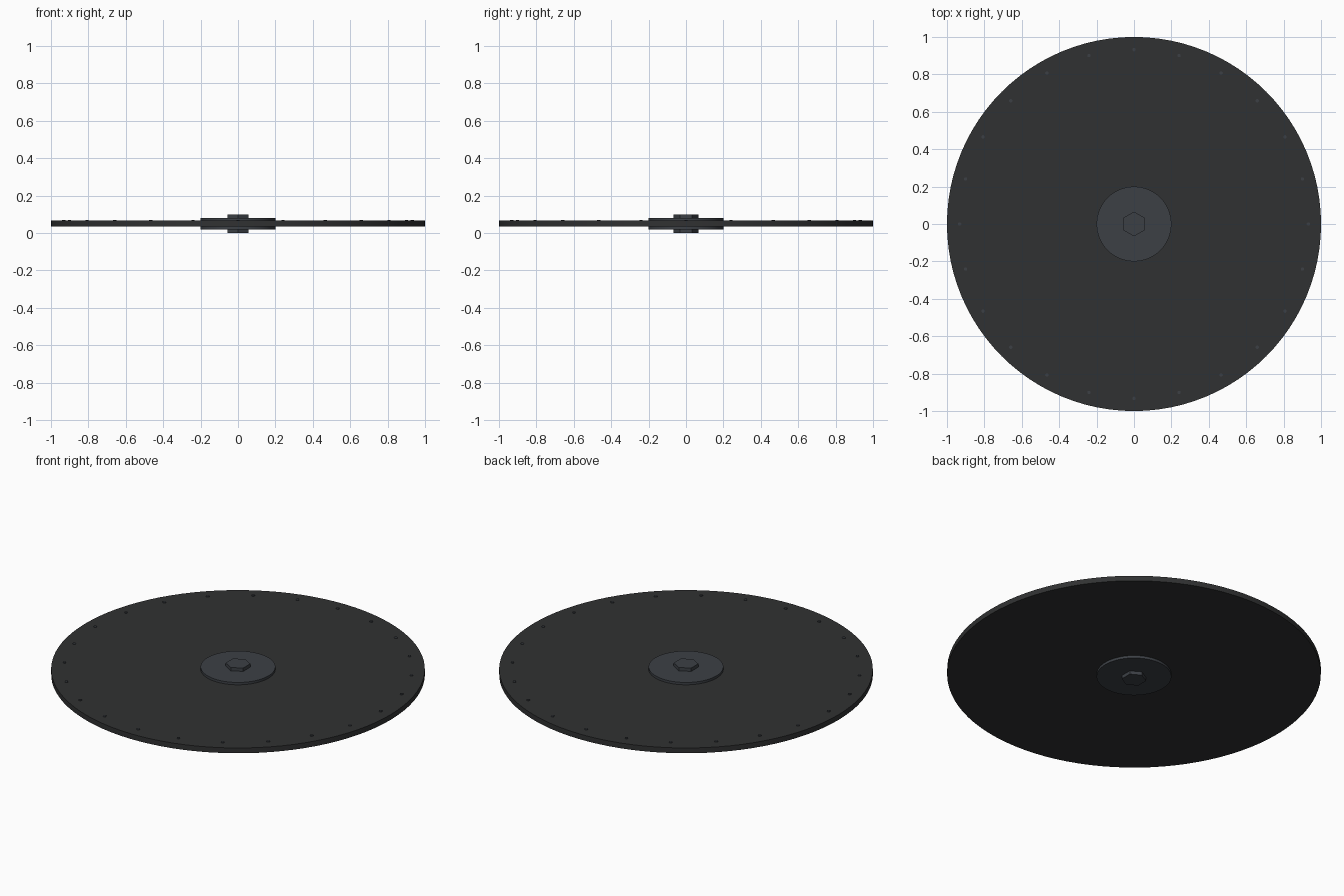
import bpy
from math import cos, sin, pi, radians

if "Cube" in bpy.data.objects:
    bpy.data.objects.remove(bpy.data.objects["Cube"])

MID = 0.05  # height of the disc's middle plane


def material(name, color):
    m = bpy.data.materials.new(name)
    m.diffuse_color = (*color, 1)
    m.use_nodes = True
    m.node_tree.nodes["Principled BSDF"].inputs["Base Color"].default_value = m.diffuse_color
    return m


rubber = material("dark_plate", (0.030, 0.031, 0.032))
steel = material("blue_grey_steel", (0.045, 0.051, 0.060))


def cylinder(name, radius, z0, z1, sides, mat, x=0, y=0, turn=0, smooth=True):
    bpy.ops.mesh.primitive_cylinder_add(
        vertices=sides, radius=radius, depth=z1 - z0,
        location=(x, y, (z0 + z1) / 2), rotation=(0, 0, turn))
    ob = bpy.context.object
    ob.name = name
    ob.data.materials.append(mat)
    if smooth:
        bpy.ops.object.shade_smooth_by_angle(angle=radians(30))
    return ob


# Thin main disc
cylinder("disc", 1.0, MID - 0.015, MID + 0.016, 96, rubber)

# Clamping flanges and hexagon bolt ends on both faces
for side, s in (("top", 1), ("bottom", -1)):
    a, b = sorted((MID + s * 0.014, MID + s * 0.03))
    cylinder(side + "_flange", 0.2, a, b, 64, steel)
    a, b = sorted((MID + s * 0.028, MID + s * 0.05))
    cylinder(side + "_hex_nut", 0.066, a, b, 6, steel, smooth=False)

# Ring of small rivets on the upper face
for i in range(24):
    t = 2 * pi * i / 24
    cylinder(f"rivet_{i + 1}", 0.009, MID + 0.012, MID + 0.02, 12, steel,
             0.932 * cos(t), 0.932 * sin(t), t)
